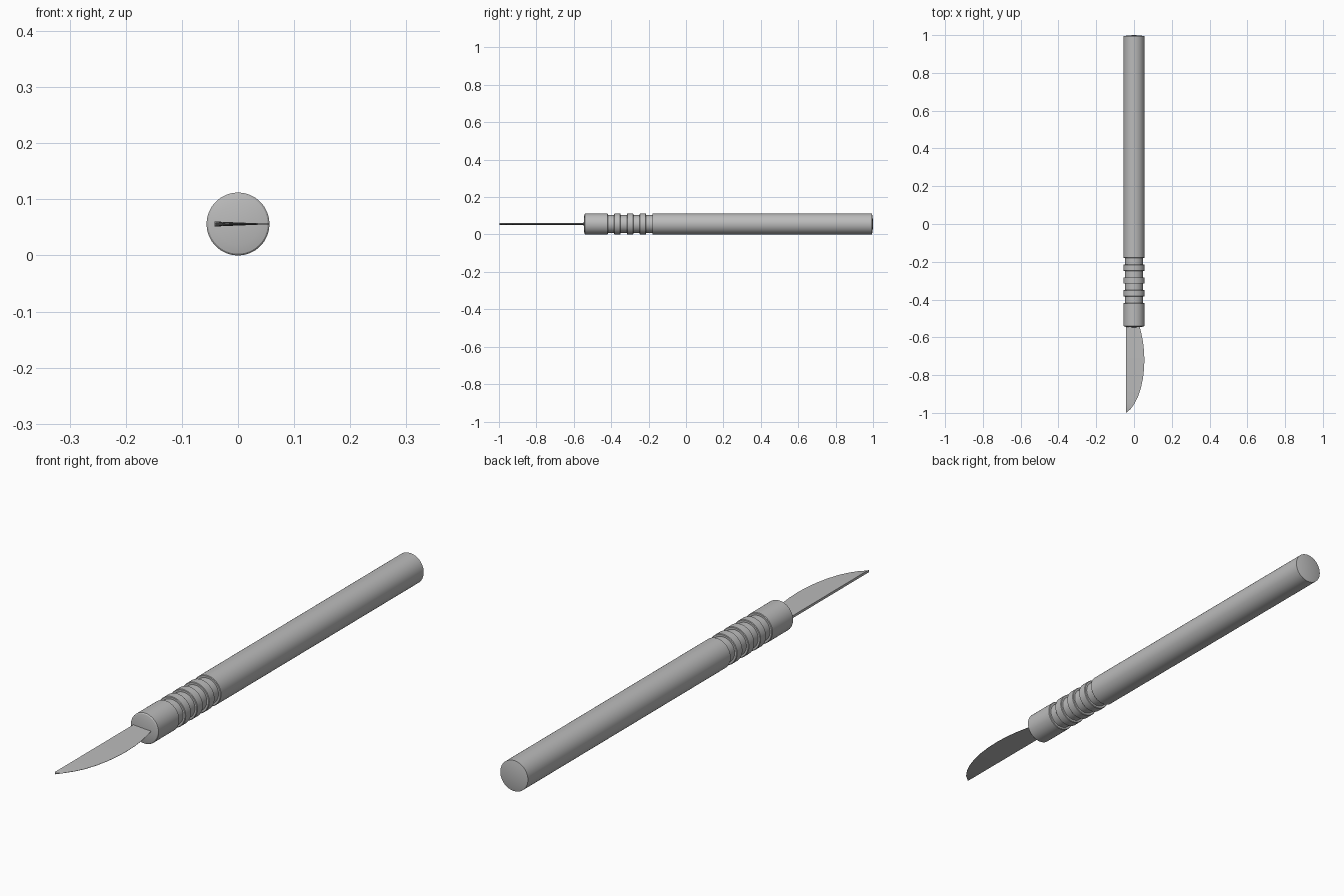
import bpy, bmesh, math

if "Cube" in bpy.data.objects:
    bpy.data.objects.remove(bpy.data.objects["Cube"], do_unlink=True)

R, GROOVE_R, CZ = 0.056, 0.047, 0.056
SEGMENTS = 64

steel = bpy.data.materials.new("grey steel")
steel.use_nodes = True
colour = (0.5, 0.5, 0.5, 1)
steel.diffuse_color = colour
steel.node_tree.nodes["Principled BSDF"].inputs["Base Color"].default_value = colour


def finish(bm, name):
    """Turn the mesh into a named, smooth-shaded object."""
    bmesh.ops.recalc_face_normals(bm, faces=bm.faces)
    mesh = bpy.data.meshes.new(name)
    bm.to_mesh(mesh)
    bm.free()
    mesh.materials.append(steel)
    obj = bpy.data.objects.new(name, mesh)
    bpy.context.collection.objects.link(obj)
    bpy.ops.object.select_all(action='DESELECT')
    obj.select_set(True)
    bpy.context.view_layer.objects.active = obj
    bpy.ops.object.shade_smooth_by_angle(angle=math.radians(30))
    return obj


# Handle: (radius, y) profile with slightly domed ends and four grip grooves
profile = [(0, -0.547), (0.037, -0.546), (0.053, -0.542), (R, -0.539)]
for i in range(4):
    y0 = -0.418 + i * 0.068
    y1 = y0 + 0.034
    profile += [(R, y0 - 0.002), (R - 0.002, y0), (GROOVE_R, y0),
                (GROOVE_R, y1), (R - 0.002, y1), (R, y1 + 0.002)]
profile += [(R, 0.994), (0.037, 0.998), (0, 1.0)]

bm = bmesh.new()
verts = [bm.verts.new((r, y, CZ)) for r, y in profile]
edges = [bm.edges.new(pair) for pair in zip(verts, verts[1:])]
bmesh.ops.spin(bm, geom=verts + edges, cent=(0, 0, CZ), axis=(0, 1, 0),
               angle=math.tau, steps=SEGMENTS)
bmesh.ops.remove_doubles(bm, verts=bm.verts, dist=1e-5)
finish(bm, "handle")

# Blade: straight thick spine on the right, curved cutting edge on the left
SPINE_X, HALF = -0.042, 0.0045
cutting_edge = [(0.026, -0.53), (0.037, -0.57), (0.047, -0.62), (0.053, -0.67),
                (0.055, -0.72), (0.053, -0.77), (0.047, -0.82), (0.036, -0.87),
                (0.021, -0.915), (0.003, -0.95), (-0.018, -0.98), (-0.040, -0.998)]
bm = bmesh.new()
rows = []
for x, y in cutting_edge:
    rows.append([bm.verts.new(p) for p in ((SPINE_X, y, CZ + HALF),
                                           (x, y, CZ + 0.0005),
                                           (x, y, CZ - 0.0005),
                                           (SPINE_X, y, CZ - HALF))])
for a, b in zip(rows, rows[1:]):
    for k in range(4):
        n = (k + 1) % 4
        bm.faces.new((a[k], a[n], b[n], b[k]))
bm.faces.new(rows[0])
bm.faces.new(rows[-1])
finish(bm, "blade")
